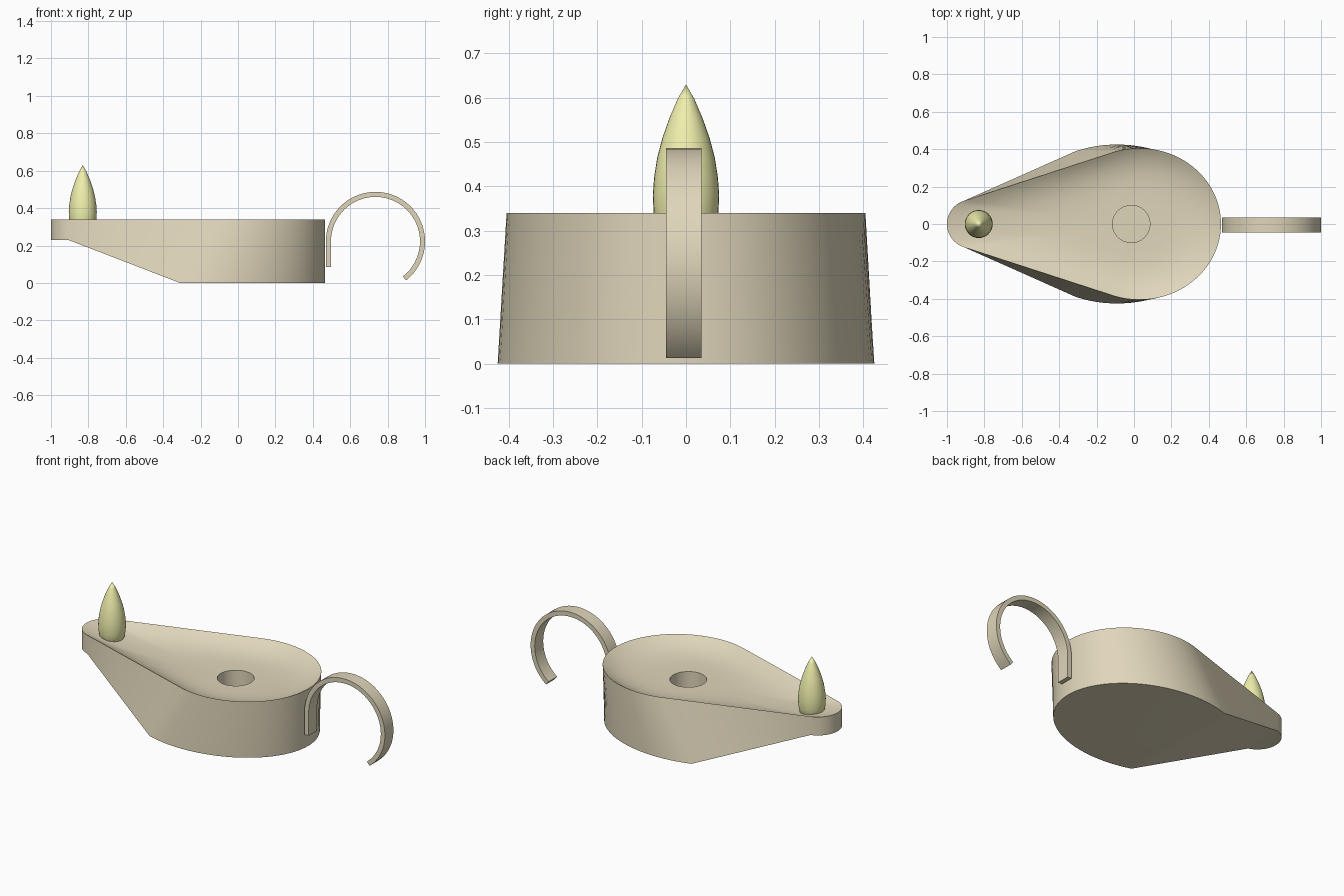
import bpy, bmesh
from math import sin, cos, pi, radians, atan2

if "Cube" in bpy.data.objects:
    bpy.data.objects.remove(bpy.data.objects["Cube"])


def material(name, color):
    m = bpy.data.materials.new(name)
    m.diffuse_color = (*color, 1)
    m.use_nodes = True
    m.node_tree.nodes["Principled BSDF"].inputs["Base Color"].default_value = m.diffuse_color
    return m


def finish(bm, name, mat, angle=35):
    bmesh.ops.recalc_face_normals(bm, faces=bm.faces)
    me = bpy.data.meshes.new(name)
    bm.to_mesh(me)
    bm.free()
    ob = bpy.data.objects.new(name, me)
    bpy.context.collection.objects.link(ob)
    me.materials.append(mat)
    bpy.ops.object.select_all(action='DESELECT')
    bpy.context.view_layer.objects.active = ob
    ob.select_set(True)
    bpy.ops.object.shade_smooth_by_angle(angle=radians(angle))
    return ob


def bridge(bm, a, b):
    n = len(a)
    for i in range(n):
        j = (i + 1) % n
        bm.faces.new((a[i], a[j], b[j], b[i]))


clay = material("clay", (0.74, 0.67, 0.49))
glow = material("glow", (0.87, 0.87, 0.42))

# lamp body: half outlines of the rim and the underside, then mirrored
ROUND, STRAIGHT, NOSE = 28, 8, 10
rim, base = [], []
for i in range(ROUND + 1):
    t = i / ROUND
    a, b = radians(107.4) * t, radians(113.4) * t
    rim.append((0.03 + 0.435 * cos(a), 0.405 * sin(a), 0.34))
    base.append((-0.09 + 0.555 * cos(b), 0.425 * sin(b), 0.0))
nose = []
for i in range(NOSE + 1):
    a = radians(107 + 73 * i / NOSE)
    nose.append((-0.87 + 0.13 * cos(a), 0.13 * sin(a)))
r0, b0 = rim[-1], base[-1]
for i in range(1, STRAIGHT):
    t = i / STRAIGHT
    for loop, p, z in ((rim, r0, 0.34), (base, b0, 0.23)):
        q = (*nose[0], z)
        loop.append(tuple(p[k] + (q[k] - p[k]) * t for k in range(3)))
rim += [(x, y, 0.34) for x, y in nose]
base += [(x, y, 0.23) for x, y in nose]


def mirrored(half):
    half = [(half[0][0], 0, half[0][2])] + half[1:-1] + [(half[-1][0], 0, half[-1][2])]
    return half + [(x, -y, z) for x, y, z in half[-2:0:-1]]


rim, base = mirrored(rim), mirrored(base)
n = len(rim)
bm = bmesh.new()
top = [bm.verts.new(p) for p in rim]
low = [bm.verts.new(p) for p in base]
bridge(bm, top, low)

# flat bottom, sloping underside, flat spout underside
s, e = ROUND, ROUND + STRAIGHT
bm.faces.new([low[i % n] for i in range(-s, s + 1)])
bm.faces.new(low[s:e + 1] + low[n - e:n - s + 1])
bm.faces.new(low[e:n - e + 1])

# dished top running down to the filling hole
HX, HR, DROP = -0.015, 0.1, 0.065
hole = []
for x, y, z in rim:
    a = atan2(y, x - HX)
    hole.append((HX + HR * cos(a), HR * sin(a)))
prev = top
for t in (0.06, 0.13, 0.21, 0.3, 0.42, 0.56, 0.75, 1.0):
    z = 0.34 - DROP * (1 - (1 - t) ** 3.3)
    ring = [bm.verts.new((p[0] + (h[0] - p[0]) * t, p[1] + (h[1] - p[1]) * t, z))
            for p, h in zip(rim, hole)]
    bridge(bm, prev, ring)
    prev = ring
floor = [bm.verts.new((x, y, 0.1)) for x, y in hole]
bridge(bm, prev, floor)
bm.faces.new(floor)
finish(bm, "lamp_body", clay, 40)

# handle: flat strip swept along a hook
CX, CZ, RO, RI = 0.735, 0.222, 0.265, 0.238
pairs = [((CX - RO, 0.085), (CX - RI, 0.085))]
for i in range(41):
    a = radians(180 - 232 * i / 40)
    pairs.append(tuple((CX + r * cos(a), CZ + r * sin(a)) for r in (RO, RI)))
bm = bmesh.new()
prev = None
for (ox, oz), (ix, iz) in pairs:
    sec = [bm.verts.new(p) for p in ((ox, -0.045, oz), (ox, 0.035, oz),
                                     (ix, 0.035, iz), (ix, -0.045, iz))]
    if prev:
        bridge(bm, prev, sec)
    else:
        bm.faces.new(sec)
    prev = sec
bm.faces.new(prev)
finish(bm, "handle", clay)

# flame: turned profile (radius, height)
profile = [(0.04, 0.278), (0.058, 0.29), (0.068, 0.31), (0.073, 0.34), (0.075, 0.38),
           (0.072, 0.42), (0.065, 0.465), (0.053, 0.51), (0.037, 0.555), (0.019, 0.597)]
bm = bmesh.new()
SEG = 32
rings = [[bm.verts.new((-0.83 + r * cos(2 * pi * k / SEG), r * sin(2 * pi * k / SEG), z))
          for k in range(SEG)] for r, z in profile]
for a, b in zip(rings, rings[1:]):
    bridge(bm, a, b)
bm.faces.new(rings[0])
tip = bm.verts.new((-0.83, 0, 0.63))
for k in range(SEG):
    bm.faces.new((rings[-1][k], rings[-1][(k + 1) % SEG], tip))
finish(bm, "flame", glow)
